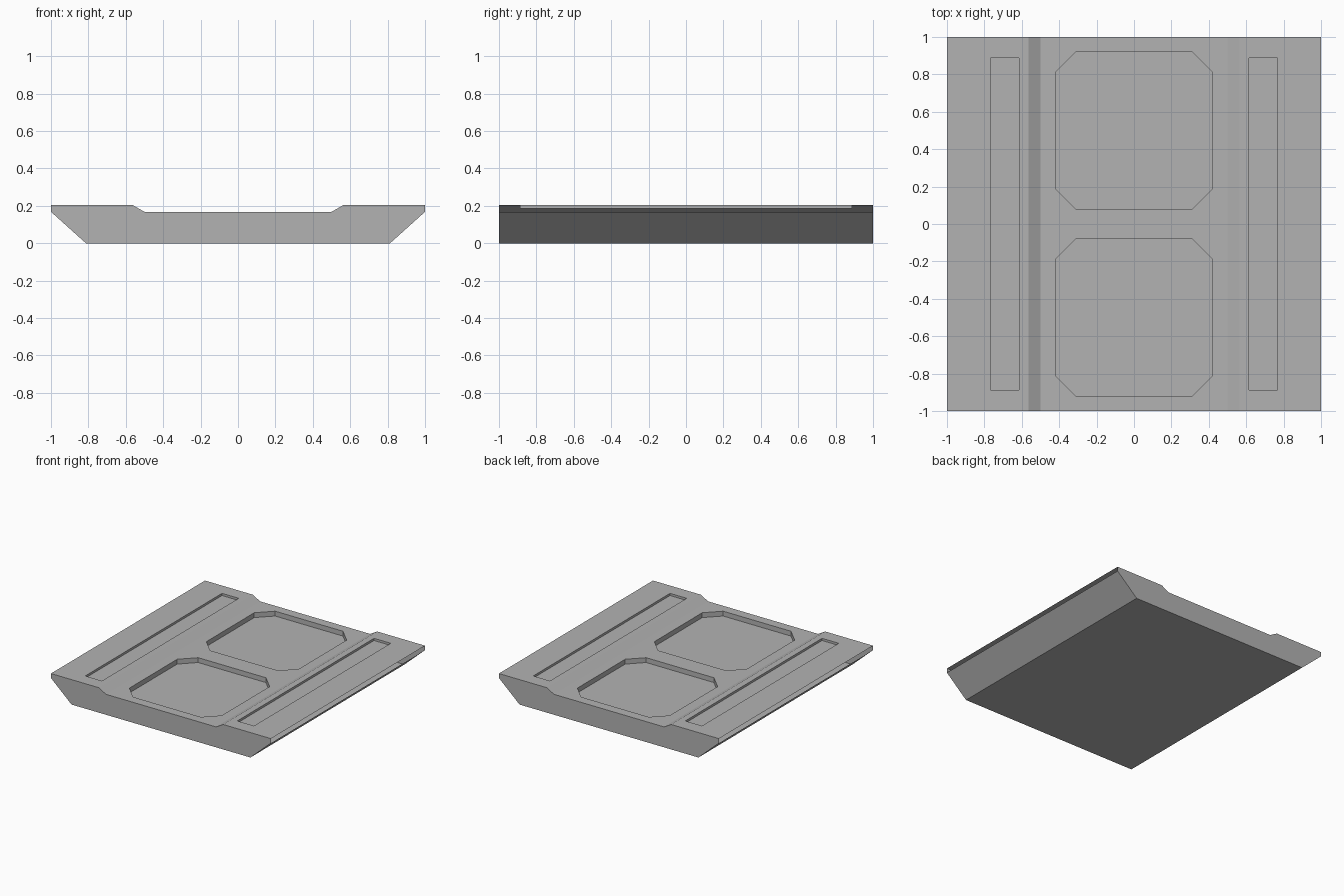
import bpy, bmesh

if "Cube" in bpy.data.objects:
    bpy.data.objects.remove(bpy.data.objects["Cube"])


def prism(name, pts, to3d, a, b):
    """Extrude a 2D outline between two levels a and b."""
    bm = bmesh.new()
    lo = [bm.verts.new(to3d(u, v, a)) for u, v in pts]
    hi = [bm.verts.new(to3d(u, v, b)) for u, v in pts]
    bm.faces.new(lo)
    bm.faces.new(hi)
    n = len(pts)
    for i in range(n):
        j = (i + 1) % n
        bm.faces.new((lo[i], lo[j], hi[j], hi[i]))
    bmesh.ops.recalc_face_normals(bm, faces=bm.faces)
    me = bpy.data.meshes.new(name)
    bm.to_mesh(me)
    bm.free()
    ob = bpy.data.objects.new(name, me)
    bpy.context.collection.objects.link(ob)
    return ob


# Floor tile: mirrored cross-section swept along y
half = [(0.813, 0), (1, 0.168), (1, 0.205), (0.565, 0.205), (0.5, 0.168)]
profile = half + [(-x, z) for x, z in reversed(half)]
tile = prism("floor_panel", profile, lambda x, z, y: (x, y, z), -1, 1)


def flat(x, y, z):
    return (x, y, z)


# Recess cutters: two octagonal panels and two side slots
cutters = []
for s in (-1, 1):
    w, h, c = 0.42, 0.4225, 0.112
    octagon = [(w, h - c), (w - c, h), (c - w, h), (-w, h - c),
               (-w, c - h), (c - w, -h), (w - c, -h), (w, c - h)]
    cutters.append(prism("panel_cutter", [(x, y + s * 0.5) for x, y in octagon],
                         flat, 0.128, 0.3))
    slot = [(s * 0.615, -0.888), (s * 0.767, -0.888), (s * 0.767, 0.888), (s * 0.615, 0.888)]
    cutters.append(prism("slot_cutter", slot, flat, 0.187, 0.3))

for c in cutters:
    c.hide_render = True
    mod = tile.modifiers.new("recess", 'BOOLEAN')
    mod.operation = 'DIFFERENCE'
    mod.solver = 'EXACT'
    mod.object = c

# Bake the recesses, then open the thin left and right edges
dg = bpy.context.evaluated_depsgraph_get()
tile.data = bpy.data.meshes.new_from_object(tile.evaluated_get(dg))
tile.modifiers.clear()
for c in cutters:
    bpy.data.objects.remove(c)
bm = bmesh.new()
bm.from_mesh(tile.data)
edges = [f for f in bm.faces if abs(f.normal.x) > 0.99 and abs(f.calc_center_median().x) > 0.99]
bmesh.ops.delete(bm, geom=edges, context='FACES_ONLY')
bm.to_mesh(tile.data)
bm.free()

# Dark grey finish
mat = bpy.data.materials.new("dark_grey")
mat.diffuse_color = (0.45, 0.45, 0.45, 1)
mat.use_nodes = True
mat.node_tree.nodes["Principled BSDF"].inputs["Base Color"].default_value = mat.diffuse_color
tile.data.materials.clear()
tile.data.materials.append(mat)
